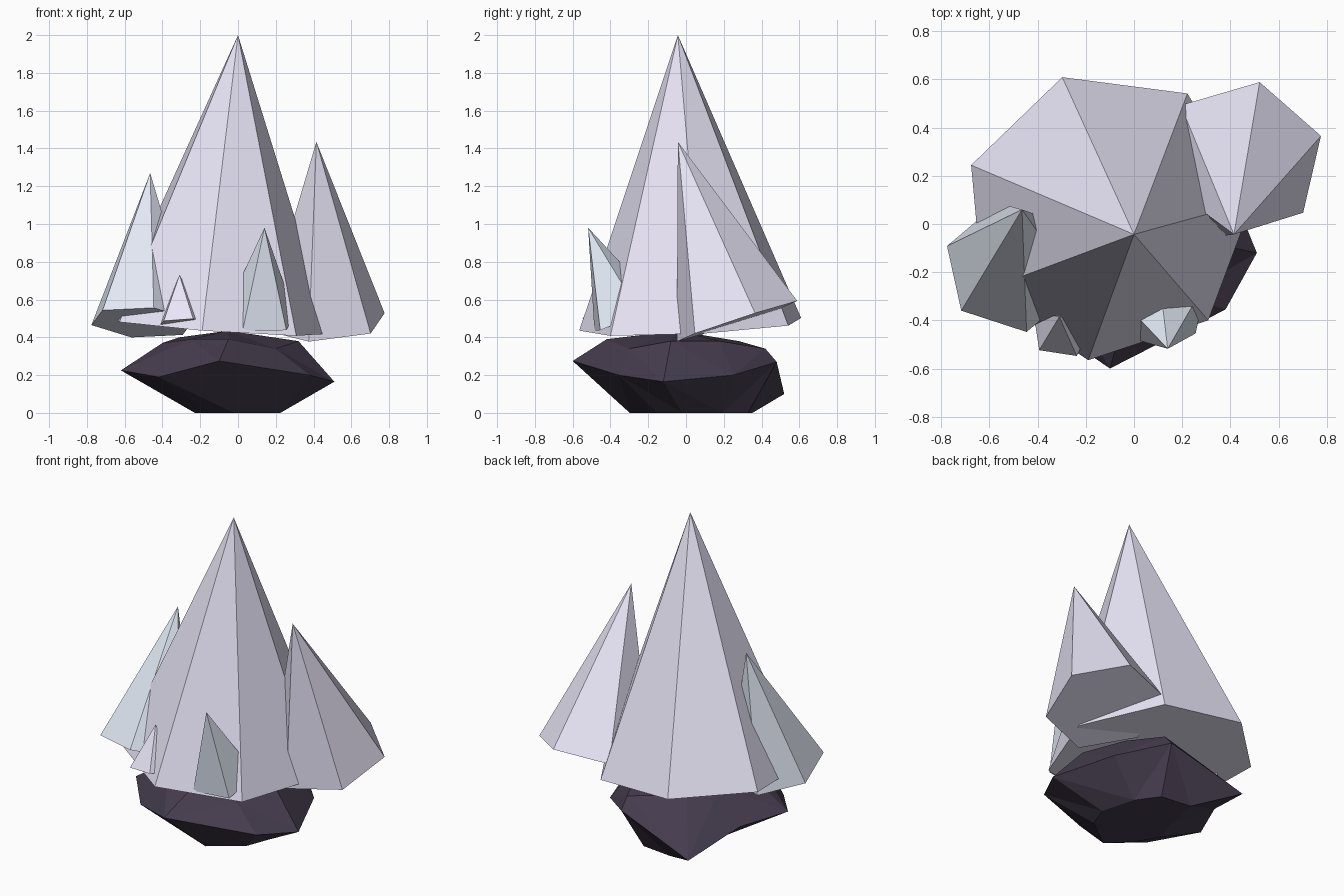
import bpy
from mathutils import Vector, Matrix
from math import tau

if "Cube" in bpy.data.objects:
    bpy.data.objects.remove(bpy.data.objects["Cube"])


def material(name, rgb):
    m = bpy.data.materials.new(name)
    m.diffuse_color = (*rgb, 1)
    m.use_nodes = True
    m.node_tree.nodes["Principled BSDF"].inputs["Base Color"].default_value = m.diffuse_color
    return m


def add_mesh(name, verts, faces, mat):
    me = bpy.data.meshes.new(name)
    me.from_pydata(verts, [], faces)
    me.materials.append(mat)
    ob = bpy.data.objects.new(name, me)
    bpy.context.collection.objects.link(ob)
    return ob


def crystal(name, center, apex, corner, sides, mat):
    """Tilted pyramid: regular base square to its axis, starting at one corner."""
    c, a, p = Vector(center), Vector(apex), Vector(corner)
    axis = (a - c).normalized()
    arm = p - c
    arm -= axis * arm.dot(axis)
    verts = [c + Matrix.Rotation(tau * i / sides, 3, axis) @ arm for i in range(sides)]
    faces = [(i, (i + 1) % sides, sides) for i in range(sides)]
    faces.append(tuple(reversed(range(sides))))
    return add_mesh(name, verts + [a], faces, mat)


lilac = material("lilac_crystal", (0.82, 0.79, 0.94))
pale_blue = material("pale_blue_crystal", (0.77, 0.82, 0.92))
violet = material("dark_violet_rock", (0.06, 0.045, 0.075))

# Crystals
crystal("main_crystal", (-.11, .035, .46), (0, -.043, 2), (-.19, -.565, .435), 7, lilac)
crystal("right_crystal", (.448, .27, .485), (.415, -.043, 1.435), (.776, .365, .53), 6, lilac)
crystal("left_crystal", (-.505, -.18, .478), (-.465, .06, 1.27), (-.776, -.09, .47), 6, pale_blue)
crystal("front_crystal", (.12, -.322, .497), (.14, -.518, .98), (.025, -.489, .445), 5, pale_blue)
crystal("tiny_crystal", (-.298, -.43, .475), (-.31, -.385, .73), (-.395, -.518, .52), 5, lilac)

# Rock base: faceted rings (clockwise from above), capped top and flat bottom
mid = [(.51, -.12, .165), (.38, -.355, .2), (-.1, -.6, .275), (-.42, -.38, .19),
       (-.62, -.14, .225), (-.48, .15, .2), (-.38, .52, .1), (.12, .48, .27), (.36, .25, .2)]
upper = [(.32, -.08, .38), (.2, -.3, .34), (-.05, -.42, .39), (-.25, -.35, .39),
         (-.4, -.13, .37), (-.31, .1, .4), (-.2, .28, .38), (.12, .42, .34), (.22, .18, .38)]
lower = [(x * .4 + .02, y * .58 + .05, 0) for x, y, z in mid]
n = len(mid)
faces = [tuple(range(n))]
for i in range(n):
    j = (i + 1) % n
    for k in (0, n):
        a, b, c, d = k + i, k + j, k + n + j, k + n + i
        faces += [(a, d, b), (b, d, c)] if i % 2 else [(a, c, b), (a, d, c)]
    faces.append((2 * n + j, 2 * n + i, 3 * n))
add_mesh("rock_base", lower + mid + upper + [(-.05, -.05, .435)], faces, violet)
